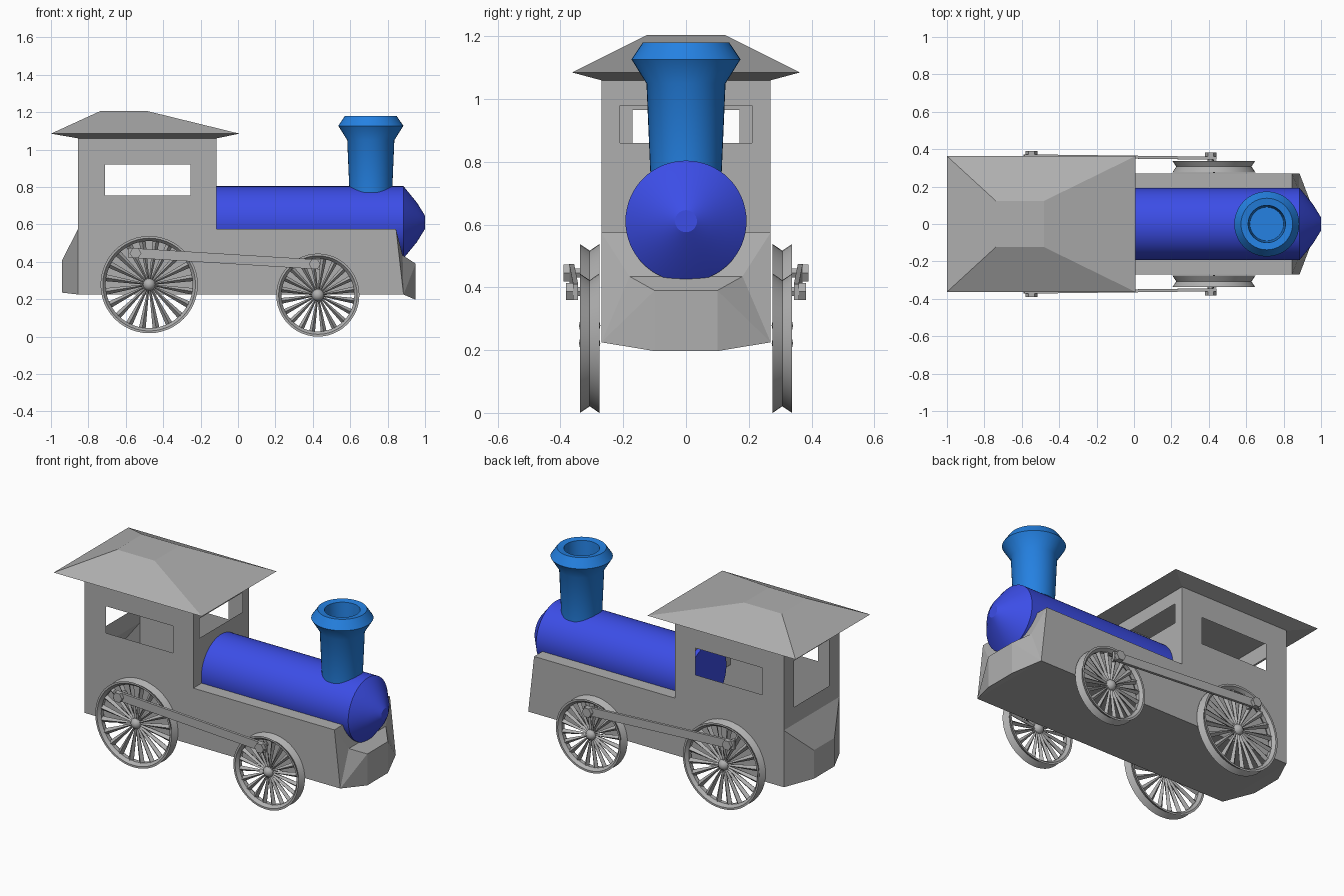
import bpy, bmesh, math
from mathutils import Matrix, Vector

if "Cube" in bpy.data.objects:
    bpy.data.objects.remove(bpy.data.objects["Cube"])


def material(name, rgb):
    m = bpy.data.materials.new(name)
    m.diffuse_color = (*rgb, 1)
    m.use_nodes = True
    m.node_tree.nodes["Principled BSDF"].inputs["Base Color"].default_value = m.diffuse_color
    return m


GREY = material("grey", (0.43, 0.43, 0.43))
BLUE = material("deep blue", (0.045, 0.075, 0.80))
SKY = material("bright blue", (0.018, 0.22, 0.76))


def finish(bm, name, mat, smooth=False):
    bmesh.ops.remove_doubles(bm, verts=bm.verts, dist=1e-4)
    bmesh.ops.recalc_face_normals(bm, faces=bm.faces)
    me = bpy.data.meshes.new(name)
    bm.to_mesh(me)
    bm.free()
    me.materials.append(mat)
    ob = bpy.data.objects.new(name, me)
    bpy.context.collection.objects.link(ob)
    if smooth:
        bpy.ops.object.select_all(action='DESELECT')
        ob.select_set(True)
        bpy.context.view_layer.objects.active = ob
        bpy.ops.object.shade_smooth_by_angle(angle=math.radians(30))
    return ob


def face(bm, pts):
    return bm.faces.new([bm.verts.new(p) for p in pts])


def lathe(bm, profile, mat, n=48, closed=False):
    """Turn (radius, height) points about local z, placed by a matrix."""
    rings = [[mat @ Vector((r * math.cos(a), r * math.sin(a), h))
              for a in (2 * math.pi * i / n for i in range(n))] for r, h in profile]
    pairs = list(zip(rings, rings[1:])) + ([(rings[-1], rings[0])] if closed else [])
    for p, q in pairs:
        for i in range(n):
            j = (i + 1) % n
            face(bm, (p[i], p[j], q[j], q[i]))


def frame(bm, place, outer, hole):
    """Flat wall with a rectangular opening."""
    def corners(u0, u1, v0, v1):
        return [(u0, v0), (u1, v0), (u1, v1), (u0, v1)]
    o, h = corners(*outer), corners(*hole)
    for i in range(4):
        j = (i + 1) % 4
        face(bm, [place(*p) for p in (o[i], o[j], h[j], h[i])])


# Body: chassis, nose, tail and the hollow cab with its windows
W, XR, XF, ZD, ZT = 0.27, -0.855, -0.115, 0.575, 1.065
bm = bmesh.new()


def pt(x, y, z):
    return lambda s: (x, s * y, z)


A, B = pt(0.845, W, ZD), pt(0.885, W, 0.225)
C, D, E = pt(0.95, 0.10, 0.197), pt(0.95, 0.10, 0.39), pt(0.88, 0.18, 0.435)
rb, rt, cf = pt(XR, W, 0.225), pt(XR, W, ZD), pt(XF, W, ZD)
rc, rd = pt(-0.94, 0.10, 0.235), pt(-0.94, 0.10, 0.41)
for s in (-1, 1):
    for poly in ((rb, B, A, cf, rt), (B, C, D), (B, D, E), (B, E, A), (rb, rc, rd), (rb, rd, rt)):
        face(bm, [p(s) for p in poly])
    frame(bm, lambda u, v: (u, s * W, v), (XR, XF, ZD, ZT), (-0.71, -0.255, 0.755, 0.92))
for p, q in ((cf, A), (A, E), (E, D), (D, C), (C, B), (B, rb), (rb, rc), (rc, rd), (rd, rt)):
    face(bm, (p(-1), p(1), q(1), q(-1)))
frame(bm, lambda u, v: (XR, u, v), (-W, W, ZD, ZT), (-0.17, 0.17, 0.68, 0.965))
frame(bm, lambda u, v: (XF, u, v), (-W, W, ZD, ZT), (-0.21, 0.21, 0.86, 0.98))
finish(bm, "body_and_cab", GREY)

# Hipped roof with a shallow sloping underside
bm = bmesh.new()
levels = [(XR, XF, W, 1.06), (-1.0, 0.008, 0.363, 1.085), (-0.738, -0.482, 0.123, 1.205)]
rects = [[(a, -y, z), (b, -y, z), (b, y, z), (a, y, z)] for a, b, y, z in levels]
for p, q in zip(rects, rects[1:]):
    for i in range(4):
        j = (i + 1) % 4
        face(bm, (p[i], p[j], q[j], q[i]))
face(bm, rects[0])
face(bm, rects[-1])
finish(bm, "roof", GREY)

# Boiler with a rounded conical nose
bm = bmesh.new()
along_x = Matrix.Translation((0, 0, 0.611)) @ Matrix.Rotation(math.pi / 2, 4, 'Y')
lathe(bm, [(0, -0.14), (0.193, -0.14), (0.193, 0.885), (0.105, 0.957),
           (0.035, 1.0), (0, 1.0)], along_x, 64)
finish(bm, "boiler", BLUE, True)

# Hollow flared chimney
bm = bmesh.new()
lathe(bm, [(0, 0.77), (0.114, 0.77), (0.126, 1.05), (0.174, 1.127), (0.138, 1.18),
           (0.10, 1.175), (0.09, 1.0), (0, 1.0)], Matrix.Translation((0.71, 0, 0)), 40)
finish(bm, "chimney", SKY, True)


# Spoked wheels with a grooved rim
def wheel(name, x, z, R, s):
    at = Matrix.Translation((x, s * 0.307, z)) @ Matrix.Rotation(-s * math.pi / 2, 4, 'X')
    bm = bmesh.new()
    lathe(bm, [(R, -0.031), (R - 0.021, 0), (R, 0.031), (R - 0.012, 0.031),
               (R - 0.027, 0.012), (R - 0.027, -0.012), (R - 0.012, -0.031)], at, 48, True)
    lathe(bm, [(0.034 * math.sin(t), 0.034 * math.cos(t))
               for t in (math.pi * k / 8 for k in range(9))], at, 16)
    n = 20
    for k in range(n):
        spin = at @ Matrix.Rotation(2 * math.pi * (k + 0.5) / n, 4, 'Z')
        # diamond-section spoke, wider towards the rim
        ends = [[spin @ Vector(v) for v in ((r, w, 0), (r, 0, t), (r, -w, 0), (r, 0, -t))]
                for r, w, t in ((0.02, 0.004, 0.012), (R - 0.024, R * 0.07, 0.016))]
        for i in range(4):
            j = (i + 1) % 4
            face(bm, (ends[0][i], ends[0][j], ends[1][j], ends[1][i]))
    finish(bm, name, GREY, True)


# Coupling rod with crank pins and nuts
def rod(name, s):
    bm = bmesh.new()
    a, b = Vector((-0.548, s * 0.364, 0.446)), Vector((0.41, s * 0.352, 0.387))
    d = (b - a).normalized()
    up = Vector((-d.z, 0, d.x)) * 0.026
    out = Vector((0, 0.008, 0))
    ends = [[p + up - out, p + up + out, p - up + out, p - up - out]
            for p in (a - d * 0.04, b + d * 0.03)]
    for i in range(4):
        j = (i + 1) % 4
        face(bm, (ends[0][i], ends[0][j], ends[1][j], ends[1][i]))
    face(bm, ends[0])
    face(bm, ends[1])
    for p, y0, y1 in ((a, 0.31, 0.391), (b, 0.31, 0.382)):
        at = Matrix.Translation((p.x, 0, p.z)) @ Matrix.Rotation(-s * math.pi / 2, 4, 'X')
        lathe(bm, [(0, y0), (0.016, y0), (0.016, y1 - 0.022), (0.031, y1 - 0.022),
                   (0.031, y1), (0, y1)], at, 6)
    finish(bm, name, GREY)


for s, side in ((-1, "right"), (1, "left")):
    wheel("rear_wheel_" + side, -0.475, 0.278, 0.26, s)
    wheel("front_wheel_" + side, 0.427, 0.222, 0.222, s)
    rod("coupling_rod_" + side, s)
